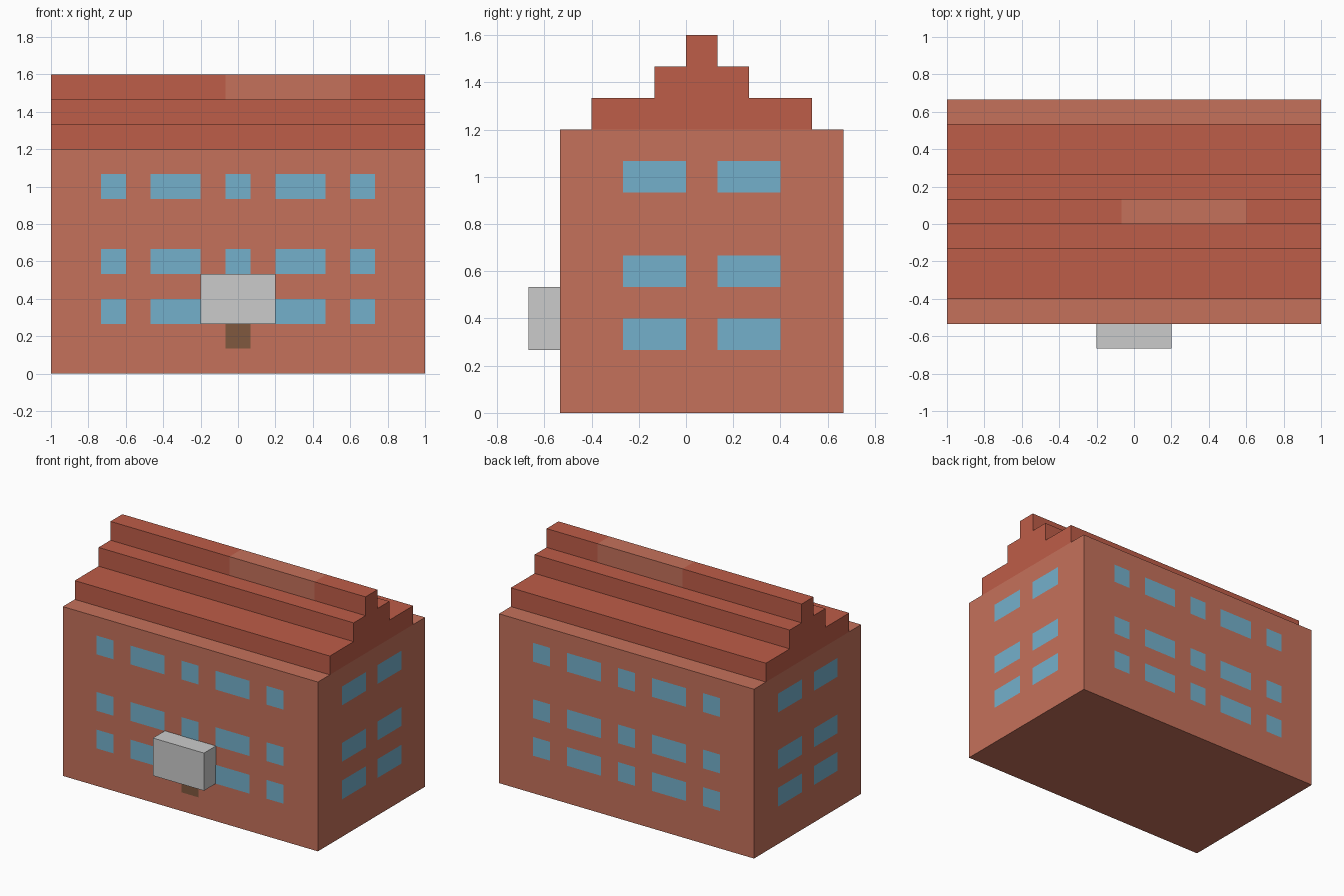
import bpy, bmesh

if "Cube" in bpy.data.objects:
    bpy.data.objects.remove(bpy.data.objects["Cube"])

U = 1 / 15      # building module
EPS = 0.002     # panels sit just proud of the wall


def material(name, rgb):
    m = bpy.data.materials.new(name)
    lin = [c / 12.92 if c <= 0.04045 else ((c + 0.055) / 1.055) ** 2.4
           for c in (v / 255 for v in rgb)]
    m.diffuse_color = (*lin, 1)
    m.use_nodes = True
    m.node_tree.nodes["Principled BSDF"].inputs["Base Color"].default_value = m.diffuse_color
    return m


WALL = material("brick", (197, 113, 91))
ROOF = material("roof_tile", (190, 93, 72))
GLASS = material("glass", (116, 176, 203))
WOOD = material("door_wood", (128, 88, 62))


def finish(name, bm, *mats):
    me = bpy.data.meshes.new(name)
    bm.to_mesh(me)
    bm.free()
    for m in mats:
        me.materials.append(m)
    ob = bpy.data.objects.new(name, me)
    bpy.context.collection.objects.link(ob)
    return ob


def box(name, lo, hi, *mats):
    bm = bmesh.new()
    bmesh.ops.create_cube(bm, size=1)
    for v in bm.verts:
        v.co = [(lo[i] if v.co[i] < 0 else hi[i]) * U for i in range(3)]
    return finish(name, bm, *mats)


def panels(name, rects, place, mat):
    """Flat rectangles (a0, a1, z0, z1) placed on a wall, counter-clockwise from outside."""
    bm = bmesh.new()
    for a0, a1, z0, z1 in rects:
        bm.faces.new([bm.verts.new(place(a, z * U))
                      for a, z in ((a0, z0), (a1, z0), (a1, z1), (a0, z1))])
    return finish(name, bm, mat)


# Main block and porch
box("building_walls", (-15, -8, 0), (15, 10, 18), WALL)
box("porch_canopy", (-3, -10, 4), (3, -8, 8))

# Stepped roof: profile swept along x, with a brick section in the ridge
profile = [(-6, 18), (8, 18), (8, 20), (4, 20), (4, 22), (2, 22),
           (2, 24), (0, 24), (0, 22), (-2, 22), (-2, 20), (-6, 20)]
stations = [-15, -1, 9, 15]
bm = bmesh.new()
rings = [[bm.verts.new((x * U, y * U, z * U)) for y, z in profile] for x in stations]
n = len(profile)
for s in range(len(stations) - 1):
    for i in range(n):
        j = (i + 1) % n
        f = bm.faces.new((rings[s][i], rings[s][j], rings[s + 1][j], rings[s + 1][i]))
        if s == 1 and 5 <= i <= 7:
            f.material_index = 1
bm.faces.new(rings[0])
bm.faces.new(rings[-1])
bmesh.ops.recalc_face_normals(bm, faces=bm.faces)
finish("stepped_roof", bm, ROOF, WALL)

# Windows: three storeys on every wall
rows = [(4, 6), (8, 10), (14, 16)]
long_cols = [(-11, -9), (-7, -3), (-1, 1), (3, 7), (9, 11)]
side_cols = [(-4, 0), (2, 6)]
long_rects = [(*c, *r) for r in rows for c in long_cols]
side_rects = [(*c, *r) for r in rows for c in side_cols]
flipped_sides = [(-b, -a, z0, z1) for a, b, z0, z1 in side_rects]


def front(a, z):
    return (a * U, -8 * U - EPS, z)


panels("front_windows", long_rects, front, GLASS)
panels("back_windows", long_rects, lambda a, z: (-a * U, 10 * U + EPS, z), GLASS)
panels("right_windows", side_rects, lambda a, z: (1 + EPS, a * U, z), GLASS)
panels("left_windows", flipped_sides, lambda a, z: (-1 - EPS, -a * U, z), GLASS)

# Front door
panels("front_door", [(-1, 1, 2, 4)], front, WOOD)
